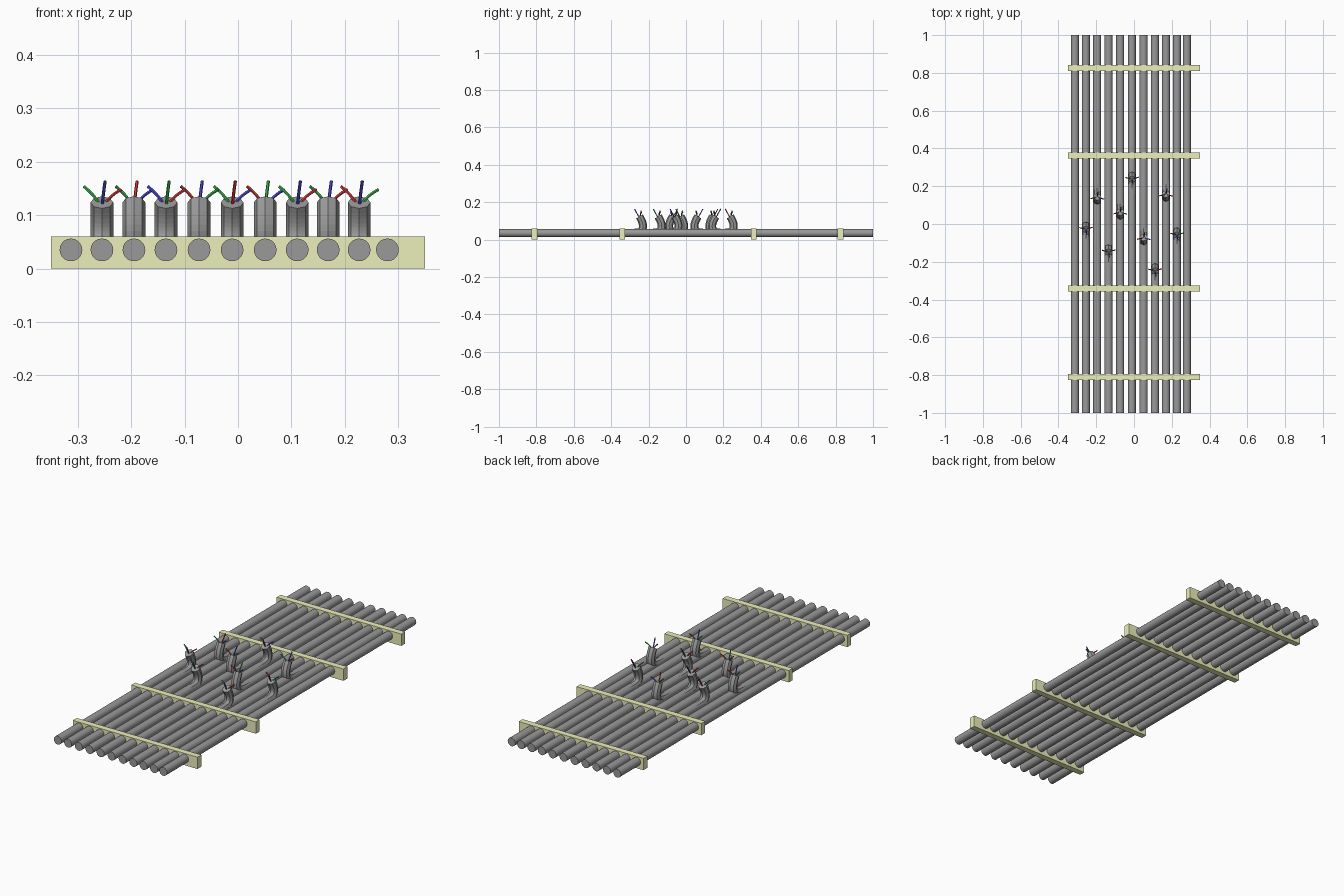
import bpy, math

if "Cube" in bpy.data.objects:
    bpy.data.objects.remove(bpy.data.objects["Cube"])


def mat(name, rgb):
    m = bpy.data.materials.new(name)
    m.diffuse_color = (*rgb, 1)
    m.use_nodes = True
    m.node_tree.nodes["Principled BSDF"].inputs["Base Color"].default_value = m.diffuse_color
    return m


RUBBER = mat("dark_rubber", (0.32, 0.32, 0.32))
CLAMP = mat("yellow_plastic", (0.84, 0.87, 0.50))
COLORS = {"r": mat("red_wire", (0.75, 0.05, 0.05)),
          "g": mat("green_wire", (0.05, 0.5, 0.08)),
          "b": mat("blue_wire", (0.08, 0.08, 0.75))}


def tube(name, pts, radius, res, material, steps=4):
    """Capped tube swept along a smooth path."""
    cu = bpy.data.curves.new(name, "CURVE")
    cu.dimensions = "3D"
    sp = cu.splines.new("NURBS")
    sp.points.add(len(pts) - 1)
    for p, co in zip(sp.points, pts):
        p.co = (*co, 1)
    sp.order_u = 3
    sp.use_endpoint_u = True
    sp.resolution_u = steps
    cu.bevel_depth = radius
    cu.bevel_resolution = res
    cu.use_fill_caps = True
    ob = bpy.data.objects.new(name, cu)
    bpy.context.collection.objects.link(ob)
    bpy.ops.object.select_all(action="DESELECT")
    ob.select_set(True)
    bpy.context.view_layer.objects.active = ob
    bpy.ops.object.convert(target="MESH")
    ob = bpy.context.object
    ob.data.materials.clear()
    ob.data.materials.append(material)
    bpy.ops.object.shade_flat()
    return ob


R, ZC = 0.0213, 0.035
XS = [-0.313, -0.255, -0.195, -0.135, -0.073, -0.011,
      0.051, 0.111, 0.169, 0.227, 0.280]

# long parallel cables
for i, x in enumerate(XS):
    bpy.ops.mesh.primitive_cylinder_add(vertices=20, radius=R, depth=2.0,
                                        location=(x, 0, ZC),
                                        rotation=(math.pi / 2, 0, 0))
    ob = bpy.context.object
    ob.name = f"cable_{i + 1}"
    ob.data.materials.append(RUBBER)
    bpy.ops.object.shade_smooth_by_angle()

# cross clamps
for i, y in enumerate((0.826, 0.362, -0.341, -0.81)):
    bpy.ops.mesh.primitive_cube_add(size=1, location=(0, y, 0.03))
    ob = bpy.context.object
    ob.name = f"clamp_{i + 1}"
    ob.scale = (0.70, 0.031, 0.06)
    ob.data.materials.append(CLAMP)

# torn cable ends curling upward, alternately from front and back
STUB_Y = [-0.025, 0.14, -0.145, 0.06, 0.24, -0.075, -0.245, 0.155, -0.055]
# wire colours in order: leaning left, upright, leaning right
ORDER = ["gbr", "grb", "bgr", "rbg", "grb", "rgb", "gbr", "gbr", "rbg"]
SPREAD = [(-0.034, 0.012, 0.154), (0.006, -0.024, 0.164), (0.036, 0.014, 0.148)]
for i, (x, y, order) in enumerate(zip(XS[1:10], STUB_Y, ORDER)):
    d = 1 if i % 2 == 0 else -1
    tube(f"torn_end_{i + 1}",
         [(x, y - d * 0.08, ZC), (x, y - d * 0.015, ZC), (x, y + d * 0.014, 0.05),
          (x, y + d * 0.016, 0.092), (x, y - d * 0.004, 0.124)],
         R, 2, RUBBER)
    for c, (dx, dy, z) in zip(order, SPREAD):
        tube(f"wire_{i + 1}_{c}",
             [(x, y, 0.112), (x + dx * 0.3, y + d * (dy * 0.4 - 0.006), 0.135),
              (x + dx, y + d * (dy - 0.006), z)],
             0.003, 1, COLORS[c], 3)
